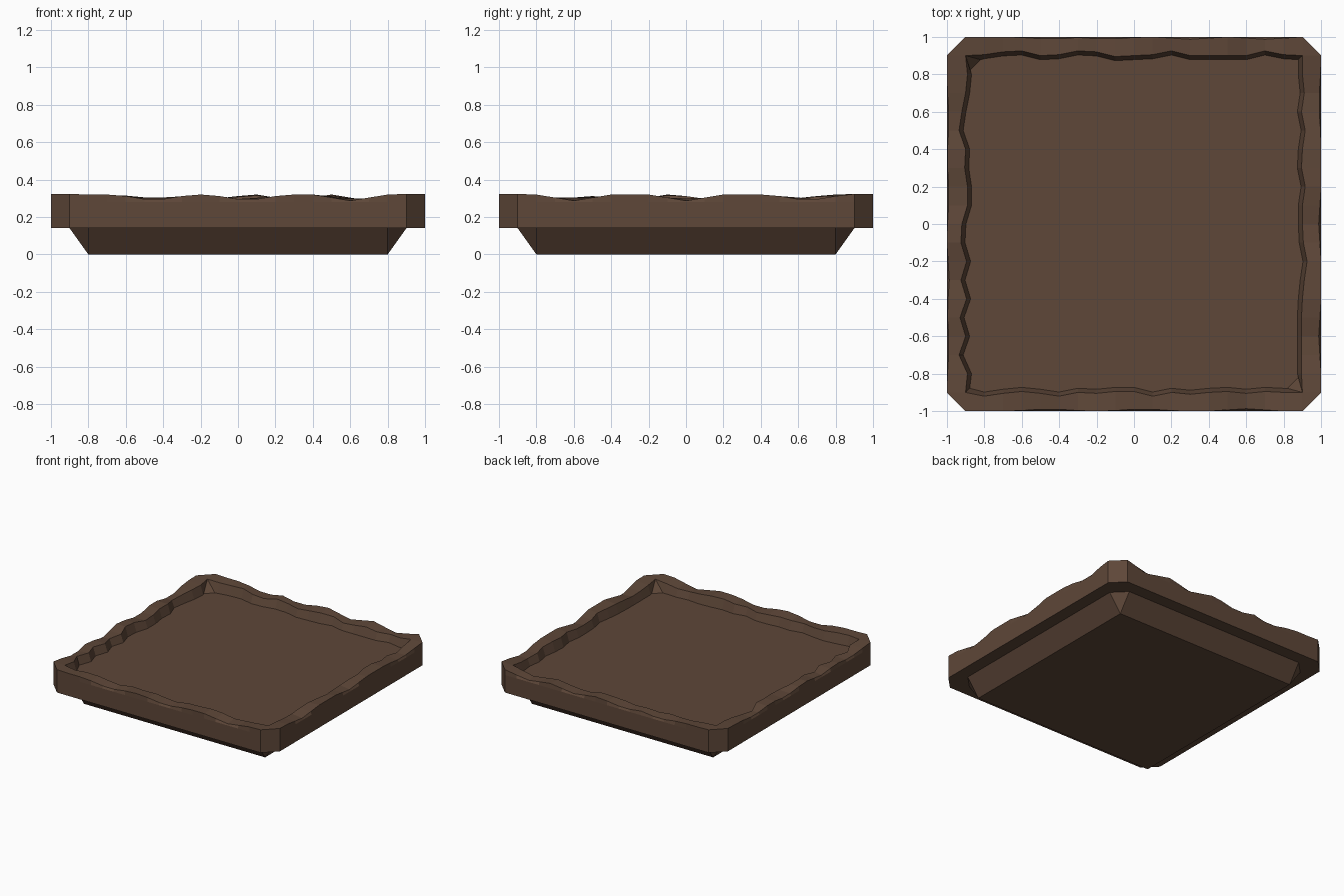
import bpy, bmesh, random
from mathutils import Vector

if "Cube" in bpy.data.objects:
    bpy.data.objects.remove(bpy.data.objects["Cube"])

random.seed(4)
mat = bpy.data.materials.new("dark brown wood")
mat.diffuse_color = (0.112, 0.063, 0.040, 1)
mat.use_nodes = True
mat.node_tree.nodes["Principled BSDF"].inputs["Base Color"].default_value = mat.diffuse_color
TOP, FLOOR, UNDER = 0.32, 0.24, 0.14

# Each side: direction along the edge, outward direction, worn dip centres,
# and the distance of the inner rim edge in thousandths, every 0.1 from -0.8 to 0.8
SIDES = [
    ((1, 0), (0, -1), (-0.45, 0.05, 0.6),
     [920, 905, 895, 905, 920, 900, 905, 895, 895, 920, 900, 910, 900, 895, 905, 895, 900]),
    ((0, 1), (1, 0), (-0.6, 0.0, 0.65),
     [895, 895, 895, 895, 900, 910, 925, 905, 900, 900, 915, 895, 900, 915, 895, 910, 900]),
    ((-1, 0), (0, 1), (-0.7, -0.3, 0.15, 0.45),
     [905, 925, 900, 900, 900, 900, 925, 905, 900, 895, 920, 925, 905, 900, 925, 920, 905]),
    ((0, -1), (-1, 0), (-0.55, -0.15, 0.3, 0.65),
     [890, 900, 920, 935, 900, 905, 890, 890, 920, 925, 895, 925, 895, 930, 900, 935, 890]),
]


def finish(name, bm):
    bmesh.ops.remove_doubles(bm, verts=bm.verts, dist=0.0005)
    bmesh.ops.recalc_face_normals(bm, faces=bm.faces)
    me = bpy.data.meshes.new(name)
    bm.to_mesh(me)
    bm.free()
    me.materials.append(mat)
    ob = bpy.data.objects.new(name, me)
    bpy.context.collection.objects.link(ob)


def loft(bm, rings):
    # Bridge rings of equal length and cap both ends
    vs = [[bm.verts.new(p) for p in r] for r in rings]
    n = len(vs[0])
    for a, b in zip(vs, vs[1:]):
        for i in range(n):
            j = (i + 1) % n
            bm.faces.new((a[i], a[j], b[j], b[i]))
    bm.faces.new(vs[0][::-1])
    bm.faces.new(vs[-1])


# Tray slab: straight outer wall, worn rim, uneven inner wall and flat floor
bottom, wall, edge, inner, floor = [], [], [], [], []
for s, (along, out, dips, table) in enumerate(SIDES):
    along, out = Vector((*along, 0)), Vector((*out, 0))

    def put(ring, t, o, z):
        ring.append(along * t + out * o + Vector((0, 0, z)))

    for i in range(19):
        t = (i - 9) / 10
        end = i in (0, 18)
        dip = max(0.033 * max(0, 1 - abs(t - c) / 0.2) for c in dips)
        put(bottom, t, 1, UNDER)
        put(wall, t, 1, 0.28)
        put(edge, t, 1 - dip * 0.4, TOP + (0.003 if end else -dip))
        if end:
            # the front right and back left floor corners are cut off
            cut = (s in (0, 2)) == (i == 18)
            put(inner, t, 0.9, TOP)
            put(floor, (0.82 if cut else 0.878) * (1 if t > 0 else -1), 0.878, FLOOR)
        else:
            o = table[i - 1] / 1000
            put(inner, t, o, TOP - dip * 0.6 - random.uniform(0, 0.012))
            put(floor, max(-0.82, min(0.82, t)), o - 0.022, FLOOR)
bm = bmesh.new()
loft(bm, [bottom, wall, edge, inner, floor])
finish("tray_slab", bm)

# Tapered foot: square at the ground, cut corners where it meets the slab
low, high = [], []
for along, out, _, _ in SIDES:
    along, out = Vector((*along, 0)), Vector((*out, 0))
    for t in (-0.8, 0.8):
        low.append(along * t + out * 0.8)
        high.append(along * t + out * 0.9 + Vector((0, 0, UNDER)))
bm = bmesh.new()
a = [bm.verts.new(p) for p in low[::2]]
b = [bm.verts.new(p) for p in high]
for k in range(4):
    n = (k + 1) % 4
    bm.faces.new((a[k], a[n], b[2 * k + 1], b[2 * k]))
    bm.faces.new((a[n], b[(2 * k + 2) % 8], b[2 * k + 1]))
bm.faces.new(a[::-1])
bm.faces.new(b)
finish("tapered_foot", bm)
